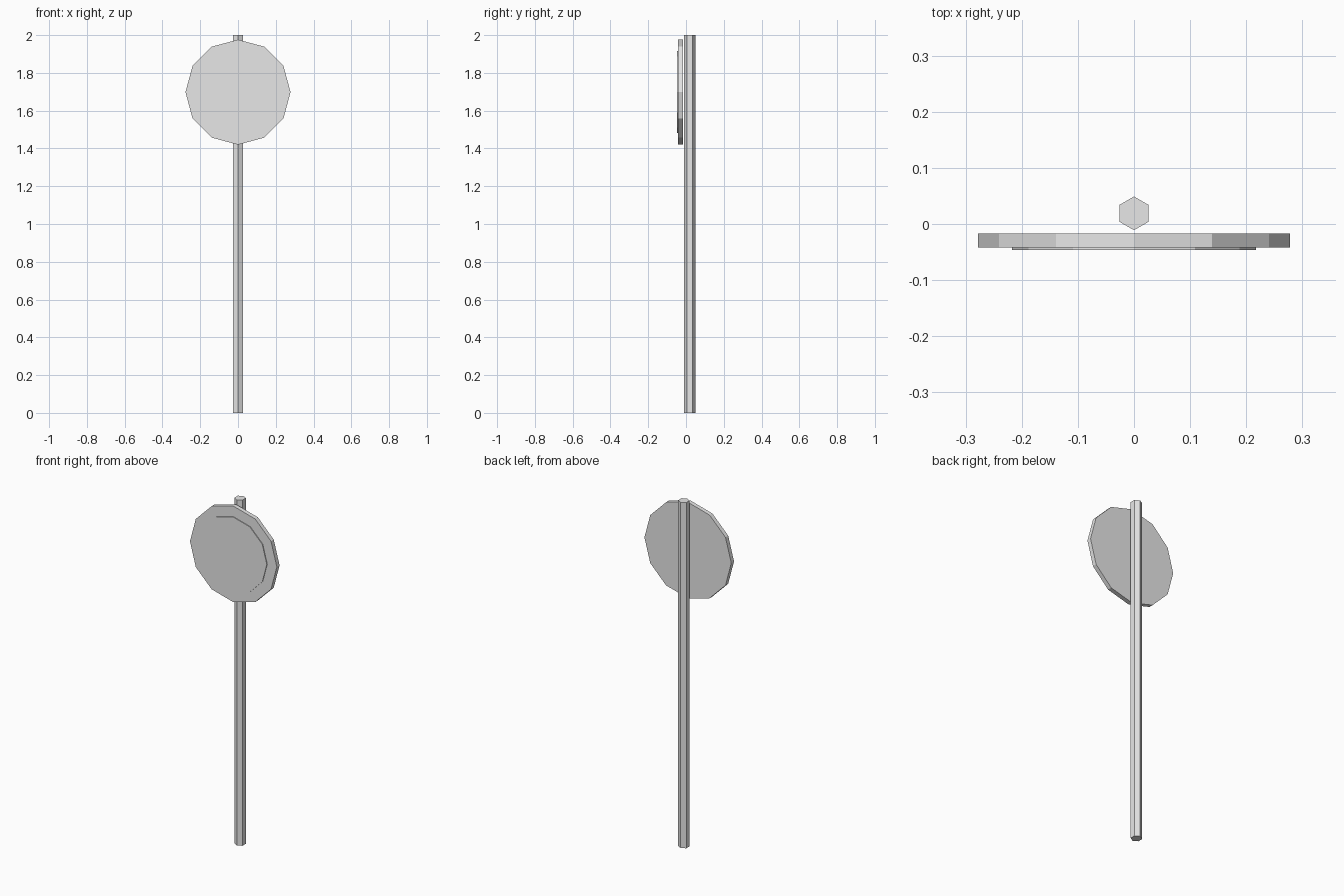
import bpy
import math

if "Cube" in bpy.data.objects:
    bpy.data.objects.remove(bpy.data.objects["Cube"])

grey = bpy.data.materials.new("light_grey")
grey.diffuse_color = (0.8, 0.8, 0.8, 1)
grey.use_nodes = True
grey.node_tree.nodes["Principled BSDF"].inputs["Base Color"].default_value = grey.diffuse_color


def prism(name, sides, radius, depth, location, rotation):
    bpy.ops.mesh.primitive_cylinder_add(vertices=sides, radius=radius, depth=depth,
                                        location=location, rotation=rotation)
    obj = bpy.context.object
    obj.name = name
    obj.data.materials.append(grey)
    return obj


def disc(name, radius, y_front, y_back):
    # Twelve-sided plate facing the front
    return prism(name, 12, radius, y_back - y_front,
                 (0, (y_front + y_back) / 2, 1.698), (math.pi / 2, 0, 0))


# Hexagonal pole
prism("pole", 6, 0.03, 2.0, (0, 0.019, 1.0), (0, 0, 0))

# Sign disc with a thin raised centre plate
disc("sign_disc", 0.278, -0.042, -0.017)
disc("centre_plate", 0.217, -0.0465, -0.040)
